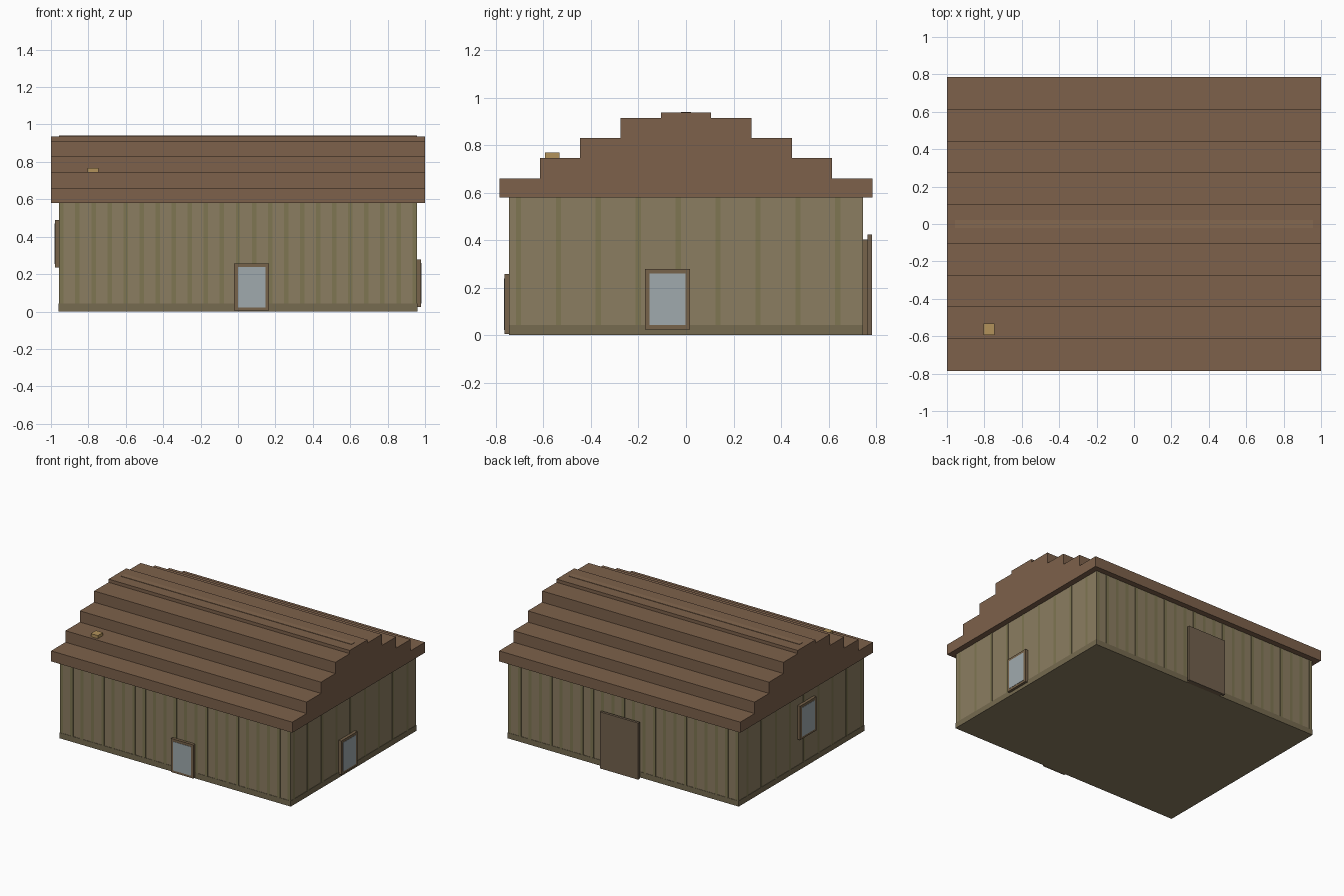
import bpy, bmesh

if "Cube" in bpy.data.objects:
    bpy.data.objects.remove(bpy.data.objects["Cube"])


def material(name, rgb):
    m = bpy.data.materials.new(name)
    m.diffuse_color = (*rgb, 1)
    m.use_nodes = True
    m.node_tree.nodes["Principled BSDF"].inputs["Base Color"].default_value = m.diffuse_color
    return m


WALL = material("wall_boards", (0.26, 0.205, 0.12))
SEAM = material("wall_seams", (0.21, 0.18, 0.085))
BASE = material("base_board", (0.18, 0.145, 0.08))
ROOF = material("roof_brown", (0.205, 0.12, 0.07))
RIDGE = material("ridge_brown", (0.235, 0.14, 0.08))
FRAME = material("frame_wood", (0.184, 0.125, 0.07))
DOOR = material("door_wood", (0.17, 0.12, 0.075))
GLASS = material("window_glass", (0.35, 0.40, 0.42))
VENT = material("vent_tan", (0.45, 0.29, 0.105))


def finish(name, bm, mat):
    bmesh.ops.recalc_face_normals(bm, faces=bm.faces)
    me = bpy.data.meshes.new(name)
    bm.to_mesh(me)
    bm.free()
    me.materials.append(mat)
    ob = bpy.data.objects.new(name, me)
    bpy.context.scene.collection.objects.link(ob)
    return ob


def add_box(bm, x, y, z):
    vs = bmesh.ops.create_cube(bm, size=1)["verts"]
    for v in vs:
        for i, (a, b) in enumerate((x, y, z)):
            v.co[i] = (a + b) / 2 + v.co[i] * (b - a)


def box(name, mat, x, y, z):
    bm = bmesh.new()
    add_box(bm, x, y, z)
    return finish(name, bm, mat)


WX, WY, WZ = 0.956, 0.742, 0.58   # wall half-sizes and height

# Walls
box("walls", WALL, (-WX, WX), (-WY, WY), (0, WZ))

# Thin vertical board seams on all four sides
bm = bmesh.new()
for i in range(23):
    x = -WX + 0.012 + i * (2 * WX - 0.024) / 22
    for s in (-1, 1):
        y = sorted((s * (WY - 0.01), s * (WY + 0.002)))
        add_box(bm, (x - 0.012, x + 0.012), y, (0, WZ))
for i in range(9):
    y = -0.705 + i * 0.168
    for s in (-1, 1):
        x = sorted((s * (WX - 0.01), s * (WX + 0.002)))
        add_box(bm, x, (y - 0.011, y + 0.011), (0, WZ))
finish("wall_seams", bm, SEAM)

# Base board
box("base_board", BASE, (-WX - 0.003, WX + 0.003), (-WY - 0.003, WY + 0.003), (0, 0.042))

# Stepped roof: one profile extruded along x
steps = [(0.785, 0.659), (0.615, 0.745), (0.445, 0.829), (0.275, 0.913), (0.105, 0.937)]
half = [(0.785, WZ)]
for i, (y, z) in enumerate(steps):
    half.append((y, z))
    if i + 1 < len(steps):
        half.append((steps[i + 1][0], z))
profile = half + [(-y, z) for y, z in reversed(half)]
bm = bmesh.new()
face = bm.faces.new([bm.verts.new((-1, y, z)) for y, z in profile])
ext = bmesh.ops.extrude_face_region(bm, geom=[face])["geom"]
bmesh.ops.translate(bm, vec=(2, 0, 0), verts=[g for g in ext if isinstance(g, bmesh.types.BMVert)])
# restore the start cap if the extrusion consumed it
if any(e.is_boundary for e in bm.edges):
    bmesh.ops.holes_fill(bm, edges=[e for e in bm.edges if e.is_boundary])
finish("stepped_roof", bm, ROOF)

# Ridge strip and small roof vent
box("ridge_strip", RIDGE, (-WX, WX), (-0.021, 0.021), (0.92, 0.940))
box("roof_vent", VENT, (-0.805, -0.747), (-0.594, -0.533), (0.73, 0.768))


def window(name, axis, side, a, z):
    """Flat framed window on a wall; axis 0 = side walls, 1 = front/back."""
    wall = (WX, WY)[axis]

    def panel(n, mat, inset, depth):
        out = sorted((side * (wall - 0.01), side * (wall + depth)))
        span = (a[0] + inset, a[1] - inset)
        zz = (z[0] + inset * 0.85, z[1] - inset * 0.95)
        box(n, mat, *((out, span) if axis == 0 else (span, out)), zz)

    panel(name + "_frame", FRAME, 0, 0.022)
    panel(name + "_glass", GLASS, 0.02, 0.024)


window("front_window", 1, -1, (-0.021, 0.166), (0.005, 0.257))
window("right_window", 0, 1, (-0.173, 0.017), (0.025, 0.278))
window("left_window", 0, -1, (-0.146, 0.044), (0.236, 0.49))

# Back door: jamb against the wall and taller leaf in front
box("door_jamb", FRAME, (-0.132, 0.148), (WY - 0.01, 0.763), (0, 0.403))
box("back_door", DOOR, (-0.151, 0.167), (0.763, 0.782), (0, 0.424))
